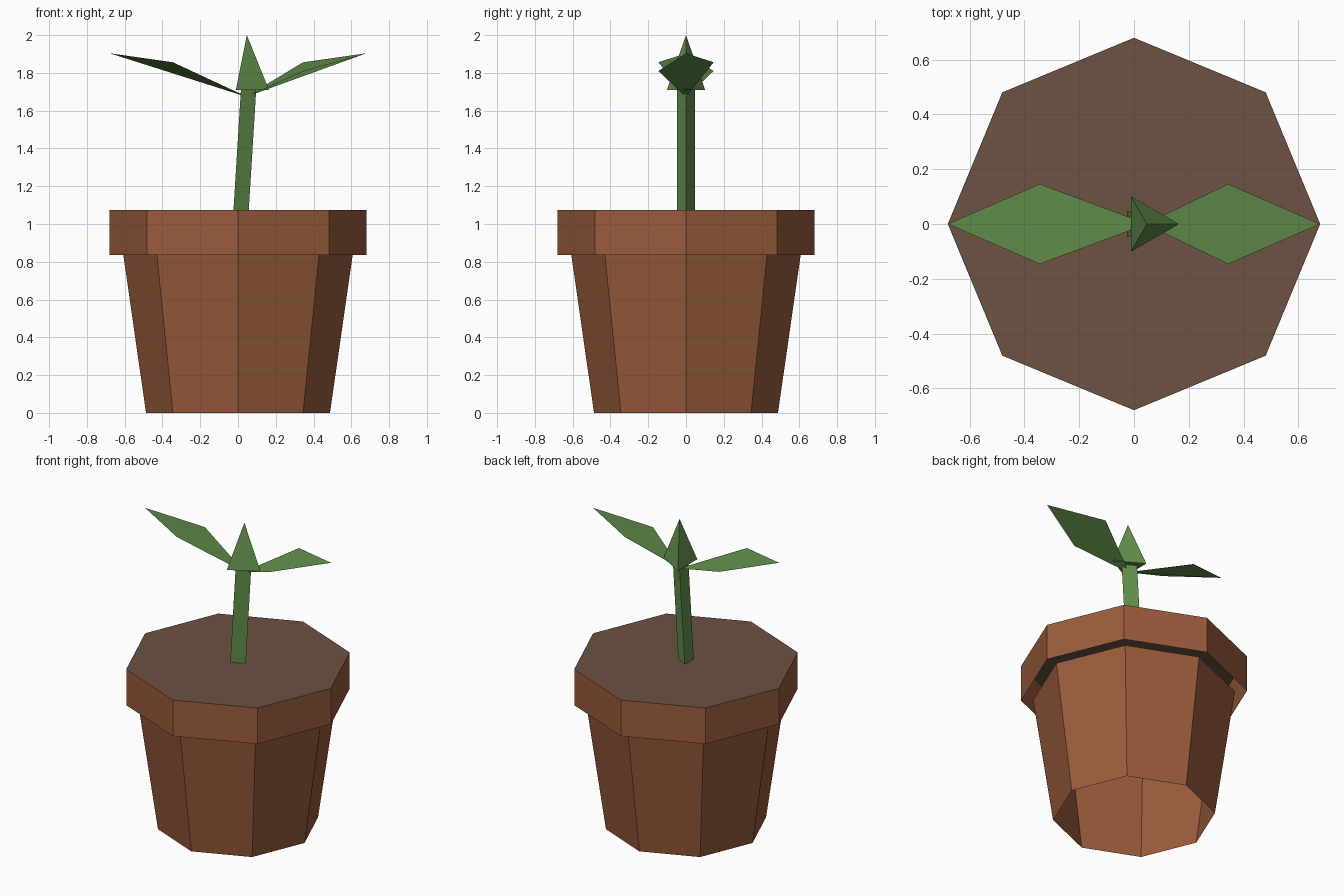
import bpy
import bmesh
from math import cos, sin, tau
from mathutils import Matrix, Vector

old = bpy.data.objects.get("Cube")
if old:
    bpy.data.objects.remove(old, do_unlink=True)


def material(name, rgb):
    mat = bpy.data.materials.new(name)
    mat.use_nodes = True
    mat.diffuse_color = (*rgb, 1)
    bsdf = mat.node_tree.nodes["Principled BSDF"]
    bsdf.inputs["Base Color"].default_value = (*rgb, 1)
    return mat


terracotta = material("terracotta", (0.32, 0.107, 0.045))
soil_brown = material("soil brown", (0.15, 0.084, 0.054))
leaf_green = material("leaf green", (0.122, 0.275, 0.07))


def finish(name, bm, mat):
    mesh = bpy.data.meshes.new(name)
    bm.to_mesh(mesh)
    bm.free()
    mesh.materials.append(mat)
    obj = bpy.data.objects.new(name, mesh)
    bpy.context.collection.objects.link(obj)
    return obj


def ring(bm, sides, radius, x, z):
    return [bm.verts.new((x + radius * cos(tau * i / sides),
                          radius * sin(tau * i / sides), z))
            for i in range(sides)]


def tube(name, sides, low, high, mat):
    """Open wall between two rings, each given as (radius, x, z)."""
    bm = bmesh.new()
    a, b = ring(bm, sides, *low), ring(bm, sides, *high)
    for i in range(sides):
        j = (i + 1) % sides
        bm.faces.new((a[i], a[j], b[j], b[i]))
    return finish(name, bm, mat)


# Pot: tapered open wall with a wider rim band
RIM_LOW, RIM_TOP, RIM_R = 0.836, 1.074, 0.68
tube("pot_wall", 8, (0.487, 0, 0), (0.607, 0, RIM_LOW), terracotta)
tube("pot_rim", 8, (RIM_R, 0, RIM_LOW), (RIM_R, 0, RIM_TOP), terracotta)

# Soil: flat sheet across the top of the rim
bm = bmesh.new()
bm.faces.new(ring(bm, 8, RIM_R, 0, RIM_TOP))
finish("soil", bm, soil_brown)

# Stem: leaning three-sided tube
tube("stem", 3, (0.054, 0.003, RIM_TOP), (0.054, 0.043, 1.72), leaf_green)

# Bud: three-sided pyramid on top of the stem
bm = bmesh.new()
base = ring(bm, 3, 0.117, 0.047, 1.71)
tip = bm.verts.new((0.047, 0, 2))
bm.faces.new(base[::-1])
for i in range(3):
    bm.faces.new((base[i], base[(i + 1) % 3], tip))
finish("bud", bm, leaf_green)

# Leaves: single twisted diamonds, the second turned half way round
for name, angle, root_x in (("left_leaf", 0, 0.04), ("right_leaf", tau / 2, -0.05)):
    bm = bmesh.new()
    turn = Matrix.Rotation(angle, 3, "Z")
    corners = ((root_x, 0, 1.672), (0.344, -0.146, 1.81),
               (0.68, 0, 1.904), (0.344, 0.146, 1.856))
    bm.faces.new([bm.verts.new(turn @ Vector(c)) for c in corners])
    finish(name, bm, leaf_green)
